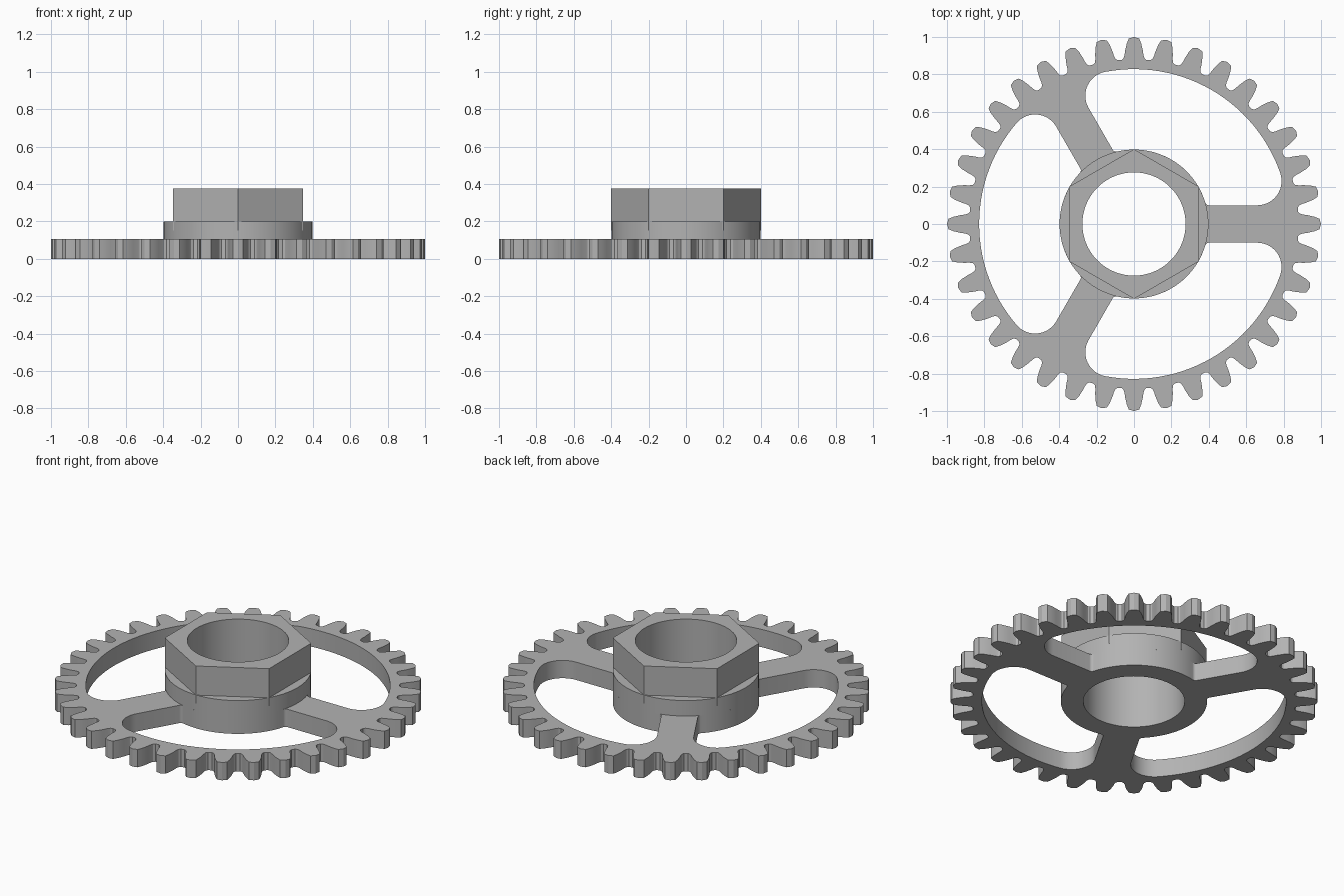
import bpy
import bmesh
from math import sin, cos, atan2, hypot, radians, sqrt, pi

cube = bpy.data.objects.get("Cube")
if cube:
    bpy.data.objects.remove(cube, do_unlink=True)

RIM, HUB, BORE = 0.828, 0.398, 0.276
HALF_SPOKE, RIM_FILLET, HUB_FILLET = 0.1, 0.13, 0.02
PLATE_TOP, HUB_TOP, HEX_LOW, HEX_TOP = 0.107, 0.2, 0.15, 0.375
TEETH = 36

steel = bpy.data.materials.new("plain grey")
steel.use_nodes = True
grey = (0.45, 0.45, 0.45, 1)
steel.diffuse_color = grey
steel.node_tree.nodes["Principled BSDF"].inputs["Base Color"].default_value = grey


def arc(cx, cy, r, a0, a1, n):
    angles = [a0 + (a1 - a0) * i / n for i in range(n + 1)]
    return [(cx + r * cos(a), cy + r * sin(a)) for a in angles]


def circle(r, n=96, start=0):
    return arc(0, 0, r, start, start + 2 * pi, n)[:-1]


def rotated(points, a):
    return [(x * cos(a) - y * sin(a), x * sin(a) + y * cos(a)) for x, y in points]


def plate(name, loops, z0, z1):
    """Fill the outline with its holes and extrude from z0 to z1."""
    curve = bpy.data.curves.new(name, "CURVE")
    curve.dimensions = "2D"
    curve.fill_mode = "BOTH"
    curve.extrude = (z1 - z0) / 2
    for loop in loops:
        spline = curve.splines.new("POLY")
        spline.points.add(len(loop) - 1)
        for p, (x, y) in zip(spline.points, loop):
            p.co = (x, y, 0, 1)
        spline.use_cyclic_u = True
    helper = bpy.data.objects.new(name + "_outline", curve)
    bpy.context.collection.objects.link(helper)
    deps = bpy.context.evaluated_depsgraph_get()
    mesh = bpy.data.meshes.new_from_object(helper.evaluated_get(deps))
    bpy.data.objects.remove(helper, do_unlink=True)

    bm = bmesh.new()
    bm.from_mesh(mesh)
    bmesh.ops.remove_doubles(bm, verts=bm.verts, dist=0.0001)
    bmesh.ops.translate(bm, verts=bm.verts, vec=(0, 0, (z0 + z1) / 2))
    bmesh.ops.recalc_face_normals(bm, faces=bm.faces)
    bm.to_mesh(mesh)
    bm.free()
    mesh.materials.clear()
    mesh.materials.append(steel)
    ob = bpy.data.objects.new(name, mesh)
    bpy.context.collection.objects.link(ob)
    bpy.ops.object.select_all(action="DESELECT")
    ob.select_set(True)
    bpy.context.view_layer.objects.active = ob
    bpy.ops.object.shade_smooth_by_angle(angle=radians(30))
    return ob


# Toothed outline: half a tooth flank as (degrees, radius), mirrored and repeated
flank = [(1.6, 0.992), (2.3, 0.965), (2.9, 0.93), (3.2, 0.905), (3.6, 0.888), (4.3, 0.88)]
tooth = [(-a, r) for a, r in reversed(flank)] + [(0, 1.0)] + flank
tooth = [(r * cos(radians(a)), r * sin(radians(a))) for a, r in tooth]
outline = [p for i in range(TEETH) for p in rotated(tooth, 2 * pi * i / TEETH)]

# Window between two spokes: half the boundary, mirrored across its middle
mid = pi / 3
sy = HALF_SPOKE + HUB_FILLET
sx = sqrt((HUB + HUB_FILLET) ** 2 - sy ** 2)
by = HALF_SPOKE + RIM_FILLET
bx = sqrt((RIM - RIM_FILLET) ** 2 - by ** 2)
hub_angle, rim_angle = atan2(sy, sx), atan2(by, bx)
half = arc(0, 0, HUB, mid, hub_angle, 12)[:-1]
half += arc(sx, sy, HUB_FILLET, hub_angle + pi, 1.5 * pi, 6)
half += arc(bx, by, RIM_FILLET, -pi / 2, rim_angle, 14)
half += arc(0, 0, RIM, rim_angle, mid, 14)[1:]
mirrored = [(hypot(x, y), 2 * mid - atan2(y, x)) for x, y in reversed(half[1:-1])]
window = half + [(r * cos(a), r * sin(a)) for r, a in mirrored]
windows = [rotated(window, 2 * mid * i) for i in range(3)]

# Gear plate, round hub and hexagonal boss
plate("gear_plate", [outline, circle(BORE)] + windows, 0, PLATE_TOP)
plate("round_hub", [circle(HUB), circle(BORE)], PLATE_TOP, HUB_TOP)
plate("hex_boss", [circle(0.4, 6, pi / 2), circle(BORE)], HEX_LOW, HEX_TOP)
